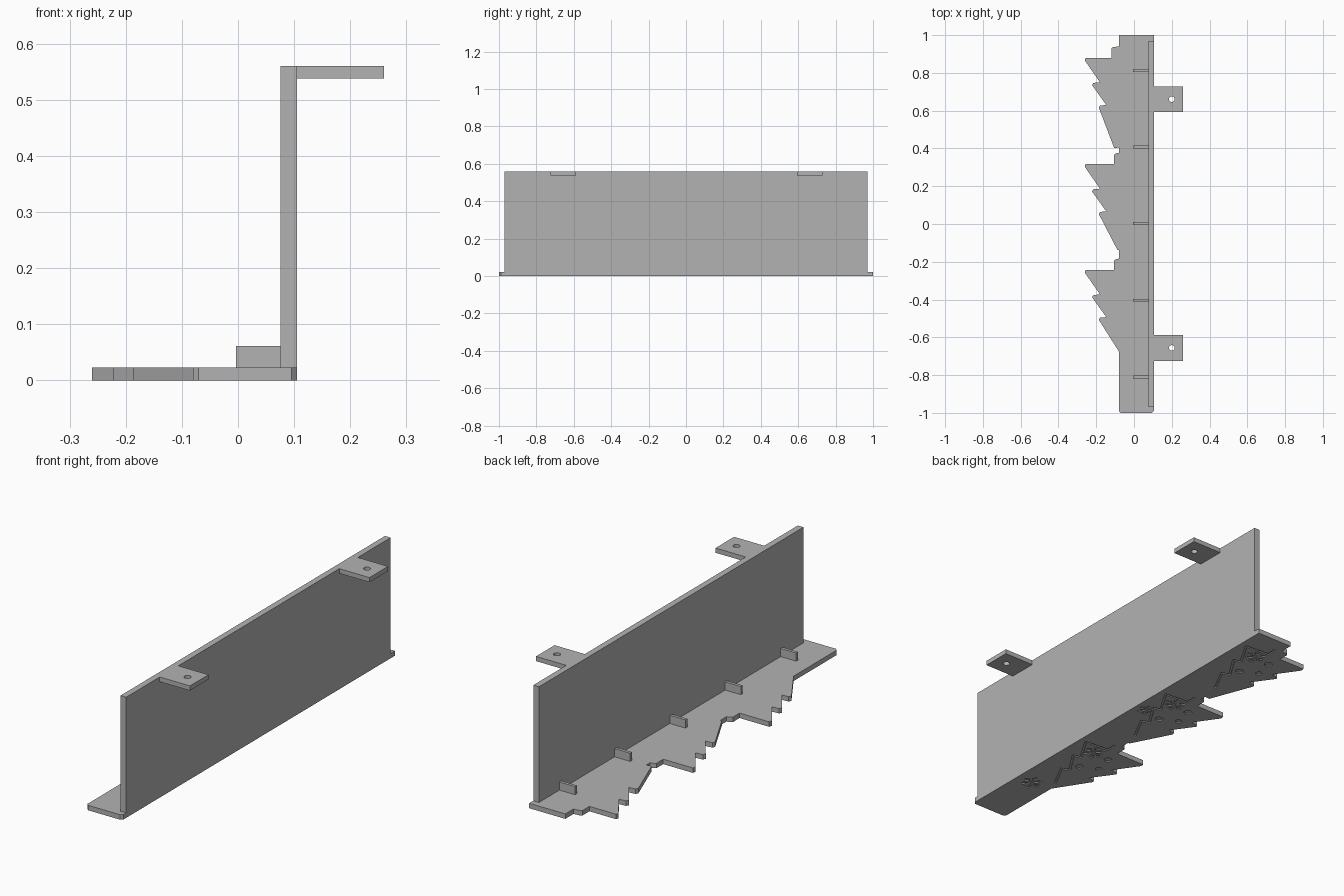
import bpy, bmesh, math
from mathutils import Vector, Matrix

if "Cube" in bpy.data.objects:
    bpy.data.objects.remove(bpy.data.objects["Cube"])

grey = bpy.data.materials.new("plain grey")
grey.use_nodes = True
grey.diffuse_color = (0.45, 0.45, 0.45, 1)
grey.node_tree.nodes["Principled BSDF"].inputs["Base Color"].default_value = (0.45, 0.45, 0.45, 1)


def make(name, bm):
    bmesh.ops.recalc_face_normals(bm, faces=bm.faces)
    mesh = bpy.data.meshes.new(name)
    bm.to_mesh(mesh)
    bm.free()
    mesh.materials.append(grey)
    ob = bpy.data.objects.new(name, mesh)
    bpy.context.collection.objects.link(ob)
    return ob


def add_box(bm, lo, hi, turn=Matrix()):
    lo, hi = Vector(lo), Vector(hi)
    m = turn @ Matrix.Translation((lo + hi) / 2) @ Matrix.Diagonal((*(hi - lo), 1))
    bmesh.ops.create_cube(bm, size=1, matrix=m)


def box(name, lo, hi):
    bm = bmesh.new()
    add_box(bm, lo, hi)
    return make(name, bm)


def cut(target, cutter):
    mod = target.modifiers.new("cut", 'BOOLEAN')
    mod.operation, mod.solver = 'DIFFERENCE', 'EXACT'
    mod.use_self = True
    mod.object = cutter
    cutter.hide_render = True
    cutter.hide_set(True)


# Base plate: straight back edge, three half fir trees along the other edge
THICK = 0.023
TREE_Y = (0.88, 0.317, -0.243)
half_tree = [(-0.257, 0), (-0.26, -0.015), (-0.18, -0.13), (-0.215, -0.133), (-0.222, -0.145),
             (-0.147, -0.25), (-0.18, -0.253), (-0.186, -0.265)]
outline = [(0.105, -0.99), (0.095, -1), (-0.07, -1), (-0.08, -0.99), (-0.08, -0.675)]
for i, y in reversed(list(enumerate(TREE_Y))):
    if i == 0:
        outline += [(-0.08, 0.425), (-0.08, 0.405), (-0.105, 0.402)]
    elif i == 1:
        outline += [(-0.08, -0.137), (-0.088, -0.137)]
    outline += [(x, y + dy) for x, dy in reversed(half_tree)]
    trunk = -0.12 if i == 0 else -0.105
    outline += [(trunk, y), (trunk, y + 0.05), (trunk + 0.01, y + 0.057), (-0.08, y + 0.06)]
outline += [(-0.08, 1), (0.105, 1)]

bm = bmesh.new()
face = bm.faces.new([bm.verts.new((x, y, 0)) for x, y in outline])
top = bmesh.ops.extrude_face_region(bm, geom=[face])["geom"]
bmesh.ops.translate(bm, vec=(0, 0, THICK), verts=[v for v in top if isinstance(v, bmesh.types.BMVert)])
plate = make("base_plate", bm)

# Engraved tree halves, baubles and snowflakes on the underside
DEPTH = 0.005
grooves = bmesh.new()


def groove(a, b, width=0.009):
    a, b = Vector((*a, 0)), Vector((*b, 0))
    d = b - a
    turn = Matrix.Translation(a) @ Matrix.Rotation(math.atan2(d.y, d.x), 4, 'Z')
    add_box(grooves, (-width / 2, -width / 2, -0.01), (d.length + width / 2, width / 2, DEPTH), turn)


def snowflake(x, y, r):
    for k in range(6):
        a = k * math.pi / 3 + 0.2
        ray = Vector((math.cos(a), math.sin(a)))
        c = Vector((x, y))
        groove(c, c + ray * r)
        for side in (-0.8, 0.8):
            twig = Vector((math.cos(a + side), math.sin(a + side)))
            groove(c + ray * r * 0.55, c + ray * r * 0.55 + twig * r * 0.35, 0.006)


def bauble(x, y, r):
    bmesh.ops.create_cone(grooves, cap_ends=True, segments=16, radius1=r, radius2=r,
                          depth=DEPTH + 0.01, matrix=Matrix.Translation((x, y, (DEPTH - 0.01) / 2)))


branches = [(-0.06, -0.38), (0.0, -0.265), (-0.035, -0.25), (0.035, -0.14),
            (0.0, -0.13), (0.07, -0.01), (-0.05, 0), (-0.05, 0.045)]
for y in TREE_Y:
    for (ax, ay), (bx, by) in zip(branches, branches[1:]):
        groove((ax, y + ay), (bx, y + by))
    for x, dy, r in ((-0.05, -0.2, 0.018), (-0.13, -0.16, 0.015), (-0.11, -0.07, 0.018)):
        bauble(x, y + dy, r)
    snowflake(-0.02, y - 0.06, 0.045)
snowflake(0.02, -0.69, 0.045)
snowflake(0.045, 0.14, 0.035)
cut(plate, make("engraving_cutter", grooves))

# Upright wall
box("wall", (0.076, -0.97, THICK), (0.105, 0.97, 0.56))

# Small ribs at the foot of the wall
for i, y in enumerate((-0.81, -0.403, 0.003, 0.408, 0.813)):
    box(f"rib_{i + 1}", (-0.004, y - 0.007, THICK), (0.076, y + 0.007, 0.061))

# Mounting tabs with screw holes
for side, y in (("front", -0.656), ("back", 0.661)):
    tab = box(f"{side}_mounting_tab", (0.105, y - 0.068, 0.538), (0.26, y + 0.068, 0.56))
    bm = bmesh.new()
    bmesh.ops.create_cone(bm, cap_ends=True, segments=24, radius1=0.015, radius2=0.015,
                          depth=0.1, matrix=Matrix.Translation((0.2, y, 0.55)))
    cut(tab, make(f"{side}_hole_cutter", bm))
